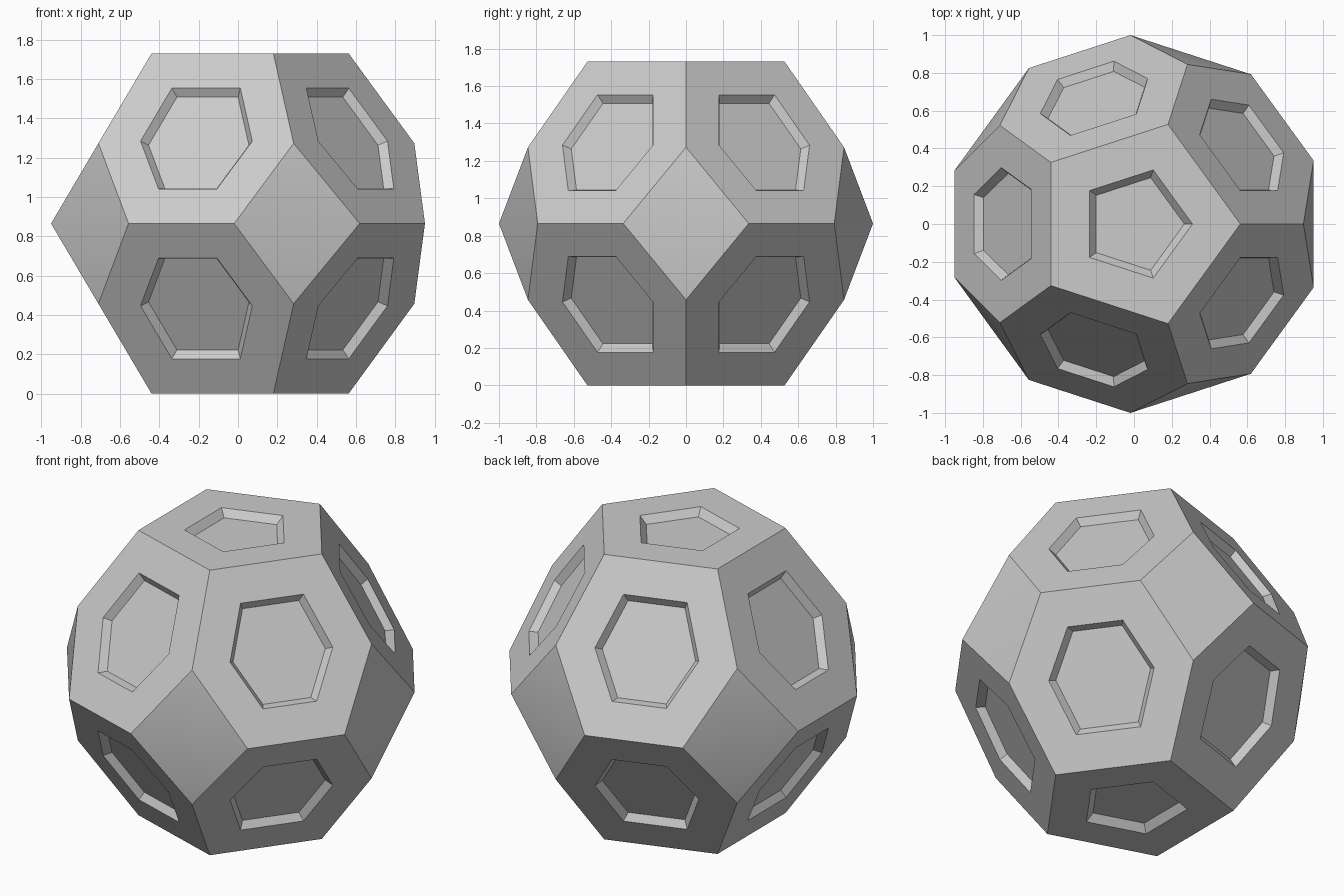
import bpy, bmesh
from math import cos, sin, radians

if "Cube" in bpy.data.objects:
    bpy.data.objects.remove(bpy.data.objects["Cube"])

# Five-fold ball: 2 pentagon caps, 10 hexagons, 5 folded equatorial diamonds
CX, H = 0.0086, 1.73          # axis offset, total height
R_CAP, R_MID, R_EQ = 0.5545, 0.8885, 1.0004
Z_MID = 1.273
EQ_ANGLE = 19.6               # half-width of a diamond, degrees

bm = bmesh.new()


def vert(r, deg, z):
    a = radians(deg)
    return bm.verts.new((CX + r * cos(a), r * sin(a), z))


# Equator points shared by both halves
left = [vert(R_EQ, 72 * k + EQ_ANGLE, H / 2) for k in range(5)]
right = [vert(R_EQ, 72 * k - EQ_ANGLE, H / 2) for k in range(5)]

caps, hexes = [], []
for top in (True, False):
    cap = [vert(R_CAP, 72 * k, H if top else 0) for k in range(5)]
    mid = [vert(R_MID, 72 * k, Z_MID if top else H - Z_MID) for k in range(5)]
    caps.append(bm.faces.new(cap))
    for k in range(5):
        n = (k + 1) % 5
        hexes.append(bm.faces.new((cap[k], mid[k], left[k], right[n], mid[n], cap[n])))
        bm.faces.new((right[k], left[k], mid[k]))    # half of a diamond

bmesh.ops.recalc_face_normals(bm, faces=bm.faces[:])


# Sloped-wall pockets in every pentagon and hexagon
def pocket(faces, wall):
    bmesh.ops.inset_individual(bm, faces=faces, thickness=0.205, use_even_offset=True)
    bmesh.ops.inset_individual(bm, faces=faces, thickness=wall, depth=-0.043,
                               use_even_offset=True)


pocket(caps, 0.035)
pocket(hexes, 0.028)

mesh = bpy.data.meshes.new("panelled_ball")
bm.to_mesh(mesh)
bm.free()
ball = bpy.data.objects.new("panelled_ball", mesh)
bpy.context.collection.objects.link(ball)

# Smooth only across the shallow diamond folds
bpy.context.view_layer.objects.active = ball
ball.select_set(True)
bpy.ops.object.shade_smooth_by_angle(angle=radians(30))
